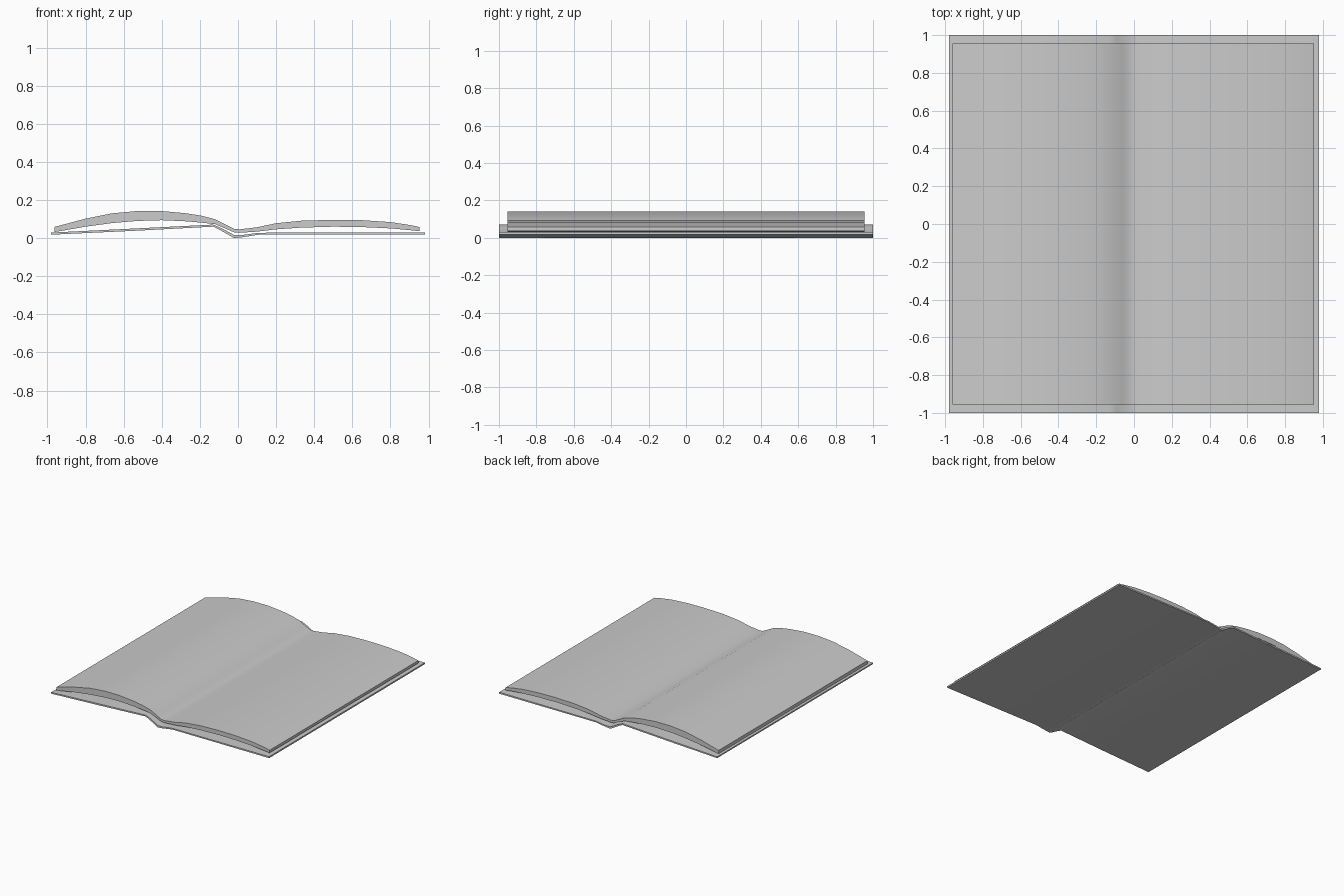
import bpy, bmesh, math

if "Cube" in bpy.data.objects:
    bpy.data.objects.remove(bpy.data.objects["Cube"])


def extrude_strip(name, stations, half_depth):
    """Sweep a strip along y; each station is (x, bottom z, top z)."""
    outline = [(x, lo) for x, lo, hi in stations]
    outline += [(x, hi) for x, lo, hi in reversed(stations)]
    bm = bmesh.new()
    front = [bm.verts.new((x, -half_depth, z)) for x, z in outline]
    back = [bm.verts.new((x, half_depth, z)) for x, z in outline]
    n, m = len(outline), len(stations)
    for i in range(n):
        j = (i + 1) % n
        bm.faces.new((front[i], front[j], back[j], back[i]))
    # End caps as quads between neighbouring stations
    for i in range(m - 1):
        loop = (i, i + 1, n - 2 - i, n - 1 - i)
        bm.faces.new([front[k] for k in loop])
        bm.faces.new([back[k] for k in reversed(loop)])
    bmesh.ops.recalc_face_normals(bm, faces=bm.faces)
    mesh = bpy.data.meshes.new(name)
    bm.to_mesh(mesh)
    bm.free()
    obj = bpy.data.objects.new(name, mesh)
    bpy.context.collection.objects.link(obj)
    bpy.ops.object.select_all(action='DESELECT')
    obj.select_set(True)
    bpy.context.view_layer.objects.active = obj
    bpy.ops.object.shade_smooth_by_angle(angle=math.radians(40))
    return obj


# Bent cover with raised left board and low spine
extrude_strip("cover", [
    (-0.98, 0.018, 0.029), (-0.55, 0.038, 0.050), (-0.13, 0.060, 0.071),
    (-0.09, 0.040, 0.054), (-0.02, 0.000, 0.016), (0.02, 0.004, 0.016),
    (0.11, 0.018, 0.028), (0.98, 0.018, 0.030)], 1.0)

# Open page block, arched on both sides of the gutter
extrude_strip("pages", [
    (-0.962, 0.032, 0.059), (-0.80, 0.060, 0.102), (-0.66, 0.079, 0.130),
    (-0.53, 0.090, 0.142), (-0.40, 0.094, 0.142), (-0.27, 0.088, 0.130),
    (-0.19, 0.081, 0.117), (-0.12, 0.073, 0.099), (-0.06, 0.048, 0.068),
    (-0.02, 0.030, 0.048), (0.01, 0.028, 0.046), (0.10, 0.034, 0.057),
    (0.20, 0.046, 0.078), (0.33, 0.055, 0.091), (0.50, 0.060, 0.096),
    (0.65, 0.058, 0.094), (0.80, 0.051, 0.084), (0.90, 0.042, 0.069),
    (0.953, 0.036, 0.058)], 0.955)
